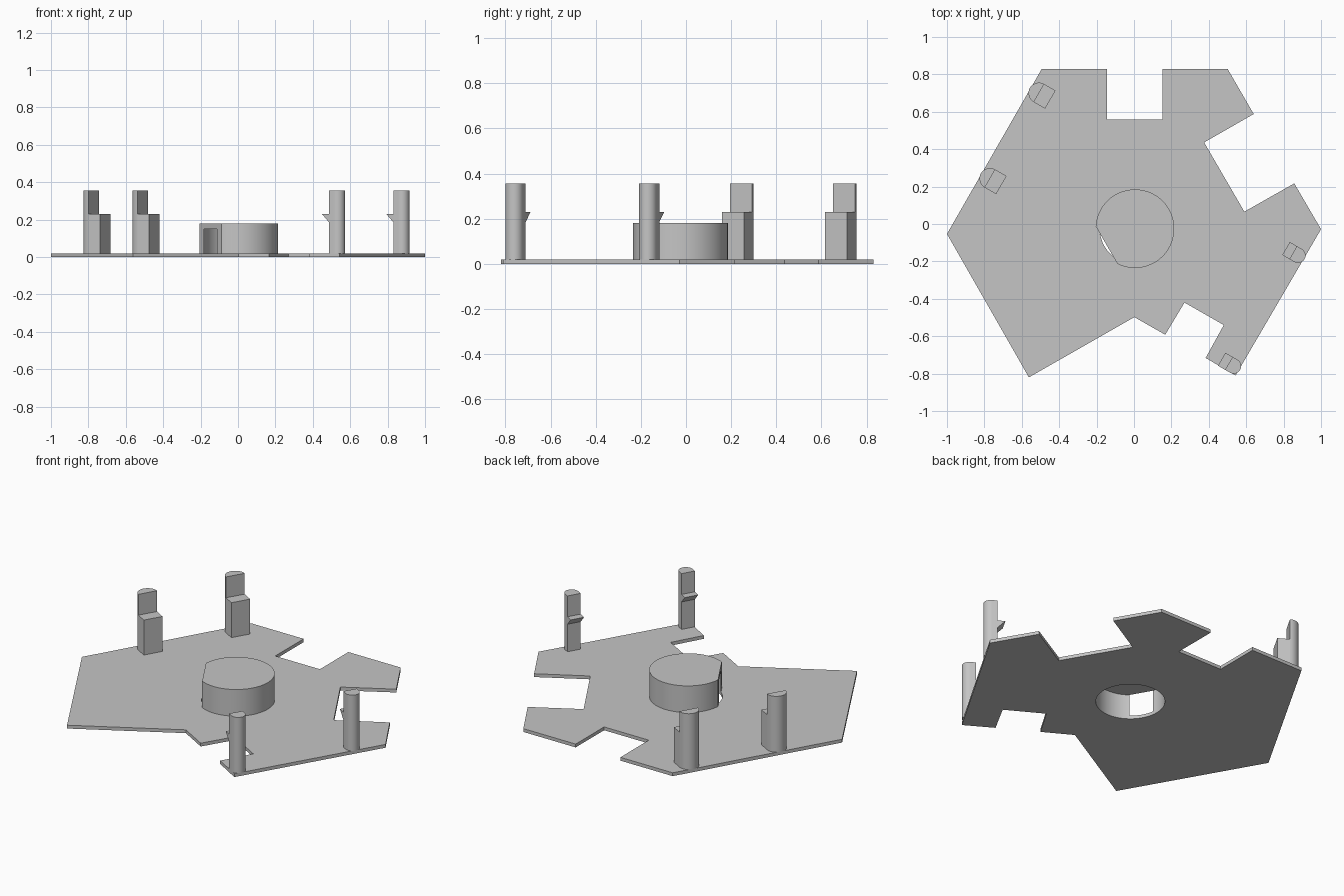
import bpy, bmesh
from math import cos, sin, pi, acos, radians
from mathutils import Matrix, Vector

if "Cube" in bpy.data.objects:
    bpy.data.objects.remove(bpy.data.objects["Cube"])

grey = bpy.data.materials.new("plain grey")
grey.use_nodes = True
color = (0.56, 0.56, 0.56, 1)
grey.diffuse_color = color
grey.node_tree.nodes["Principled BSDF"].inputs["Base Color"].default_value = color

PLATE = 0.02


def arc(radius, start, end, steps):
    return [(radius * cos(start + (end - start) * i / steps),
             radius * sin(start + (end - start) * i / steps)) for i in range(steps + 1)]


def prism(bm, outline, z0, z1):
    """Extrude a flat xy outline from z0 to z1."""
    face = bm.faces.new([bm.verts.new((x, y, z0)) for x, y in outline])
    top = bmesh.ops.extrude_face_region(bm, geom=[face])["geom"]
    verts = [g for g in top if isinstance(g, bmesh.types.BMVert)]
    bmesh.ops.translate(bm, verts=verts, vec=(0, 0, z1 - z0))


def finish(name, bm, place=Matrix()):
    bmesh.ops.recalc_face_normals(bm, faces=bm.faces[:])
    bm.transform(place)
    mesh = bpy.data.meshes.new(name)
    bm.to_mesh(mesh)
    bm.free()
    mesh.materials.append(grey)
    obj = bpy.data.objects.new(name, mesh)
    bpy.context.collection.objects.link(obj)
    return obj


def activate(obj):
    bpy.ops.object.select_all(action='DESELECT')
    obj.select_set(True)
    bpy.context.view_layer.objects.active = obj


def cut(obj, cutter):
    mod = obj.modifiers.new("bore", 'BOOLEAN')
    mod.operation, mod.solver, mod.object = 'DIFFERENCE', 'EXACT', cutter
    activate(obj)
    bpy.ops.object.modifier_apply(modifier=mod.name)


# Base plate with its notched outline
outline = [(-0.493, 0.83), (-0.145, 0.83), (-0.145, 0.56), (0.152, 0.56), (0.152, 0.83),
           (0.50, 0.83), (0.64, 0.588), (0.375, 0.436), (0.59, 0.066), (0.857, 0.217),
           (1.0, -0.028), (0.543, -0.81), (0.383, -0.716), (0.48, -0.54), (0.27, -0.42),
           (0.167, -0.592), (0.002, -0.498), (-0.562, -0.82), (-1.0, -0.053)]
bm = bmesh.new()
prism(bm, outline, 0, PLATE)
plate = finish("base_plate", bm)

# Hollow drum, round with one flat side
R, FLAT, BORE = 0.21, 0.175, 0.188
centre = Matrix.Translation((0.005, -0.025, 0))
half = acos(FLAT / R)
bm = bmesh.new()
prism(bm, arc(R, half, 2 * pi - half, 72), PLATE, 0.18)
drum = finish("centre_drum", bm, centre @ Matrix.Rotation(radians(210), 4, 'Z'))

# Bore through plate and drum, which opens a window in the flat side
bm = bmesh.new()
prism(bm, arc(BORE, 0, 2 * pi, 80)[:-1], -0.1, 0.15)
bore = finish("bore_cutter", bm, centre)
bore.hide_render = True
for part in (plate, drum):
    cut(part, bore)
bpy.data.objects.remove(bore)


def placed(x, y, angle):
    return Matrix.Translation((x, y, 0)) @ Matrix.Rotation(radians(angle), 4, 'Z')


round_parts = [drum]

# Wide stepped posts: half-round back with a lower block in front
r = 0.056
for name, x, y in (("stepped_post_front", -0.77, 0.243), ("stepped_post_back", -0.508, 0.70)):
    bm = bmesh.new()
    prism(bm, arc(r, -pi / 2, pi / 2, 20), PLATE, 0.355)
    prism(bm, [(0, -r), (-0.07, -r), (-0.07, r), (0, r)], PLATE, 0.23)
    round_parts.append(finish(name, bm, placed(x, y, 150)))

# Slim clip posts: rounded back, flat front, wedge hook
r = 0.04
for name, x, y in (("clip_post_back", 0.877, -0.168), ("clip_post_front", 0.533, -0.76)):
    bm = bmesh.new()
    prism(bm, [(-0.03, -r)] + arc(r, -pi / 2, pi / 2, 20) + [(-0.03, r)], PLATE, 0.355)
    side = [bm.verts.new((px, -r, pz)) for px, pz in
            ((-0.03, 0.23), (-0.074, 0.23), (-0.03, 0.185))]
    grown = bmesh.ops.extrude_face_region(bm, geom=[bm.faces.new(side)])["geom"]
    bmesh.ops.translate(bm, vec=Vector((0, 2 * r, 0)),
                        verts=[g for g in grown if isinstance(g, bmesh.types.BMVert)])
    round_parts.append(finish(name, bm, placed(x, y, -30)))

for part in round_parts + [plate]:
    activate(part)
    bpy.ops.object.shade_smooth_by_angle(angle=radians(30))
